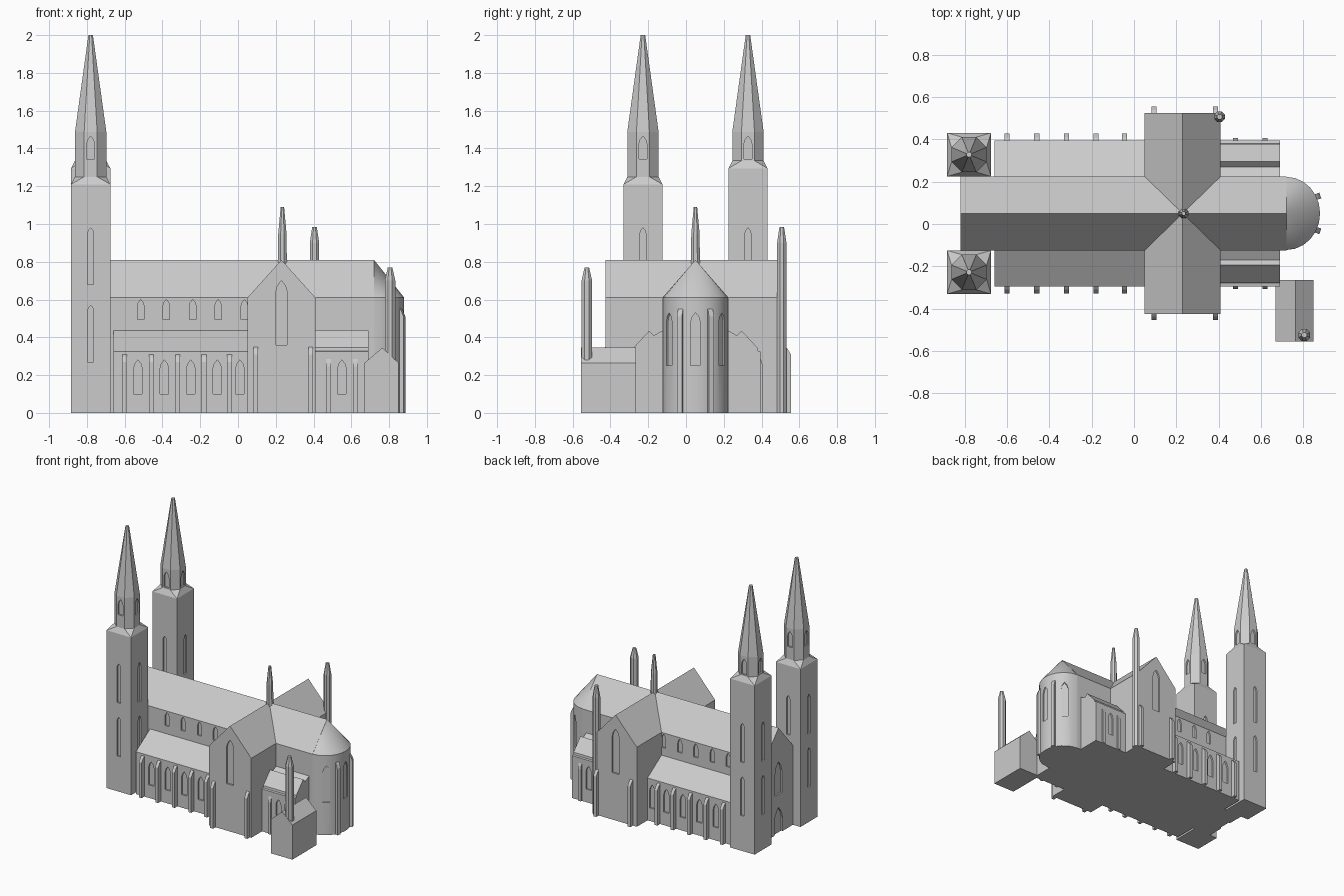
import bpy, bmesh, math
from mathutils import Matrix, Vector

if "Cube" in bpy.data.objects:
    bpy.data.objects.remove(bpy.data.objects["Cube"])

AXIS = 0.05                       # y of the long axis
EAST, WEST, NORTH, SOUTH = -90, 90, 0, 180

stone = bpy.data.materials.new("grey stone")
stone.diffuse_color = (0.6, 0.6, 0.6, 1)
stone.use_nodes = True
stone.node_tree.nodes["Principled BSDF"].inputs["Base Color"].default_value = stone.diffuse_color


def finish(bm, name):
    bmesh.ops.recalc_face_normals(bm, faces=bm.faces)
    me = bpy.data.meshes.new(name)
    bm.to_mesh(me)
    bm.free()
    me.materials.append(stone)
    ob = bpy.data.objects.new(name, me)
    bpy.context.collection.objects.link(ob)
    return ob


def frame(x, y, deg):
    """Local +y points outward from a wall facing the given way."""
    return Matrix.Translation((x, y, 0)) @ Matrix.Rotation(math.radians(deg), 4, 'Z')


def add_prism(bm, pts, lo, hi, m):
    """Extrude a local (x, z) outline along local y."""
    a = [bm.verts.new(m @ Vector((u, lo, z))) for u, z in pts]
    b = [bm.verts.new(m @ Vector((u, hi, z))) for u, z in pts]
    n = len(pts)
    bm.faces.new(a)
    bm.faces.new(b[::-1])
    for i in range(n):
        j = (i + 1) % n
        bm.faces.new((a[i], b[i], b[j], a[j]))


def prism(name, pts, lo, hi, m):
    bm = bmesh.new()
    add_prism(bm, pts, lo, hi, m)
    return finish(bm, name)


def mirrored(half):
    return half + [(-u, z) for u, z in reversed(half) if u > 0]


def gable(w, eave, ridge):
    return mirrored([(w, 0), (w, eave), (0, ridge)])


def octagon(r, z, cx, cy):
    """Eight corners with flat sides facing the axes; r is the apothem."""
    R = r / math.cos(math.pi / 8)
    return [(cx + R * math.cos(math.pi / 8 + k * math.pi / 4),
             cy + R * math.sin(math.pi / 8 + k * math.pi / 4), z) for k in range(8)]


def turret(name, cx, cy, rings):
    bm = bmesh.new()
    rows = [[bm.verts.new(p) for p in octagon(r, z, cx, cy)] for r, z in rings]
    bm.faces.new(rows[0])
    bm.faces.new(rows[-1])
    for a, b in zip(rows, rows[1:]):
        for i in range(8):
            j = (i + 1) % 8
            bm.faces.new((a[i], a[j], b[j], b[i]))
    return finish(bm, name)


def cut_windows(ob, windows, depth=0.012):
    """Recess pointed windows: (x, y, facing, width, bottom, top)."""
    bm = bmesh.new()
    for x, y, deg, w, z0, z1 in windows:
        h = w / 2
        pts = mirrored([(h, z0), (h, z1 - w), (h * 0.7, z1 - w * 0.45), (0, z1)])
        add_prism(bm, pts, -depth, 0.02, frame(x, y, deg))
    cutter = finish(bm, "window_cutter")
    cutter.hide_render = True
    mod = ob.modifiers.new("windows", 'BOOLEAN')
    mod.operation = 'DIFFERENCE'
    mod.solver = 'EXACT'
    mod.object = cutter
    dg = bpy.context.evaluated_depsgraph_get()
    me = bpy.data.meshes.new_from_object(ob.evaluated_get(dg))
    ob.modifiers.clear()
    ob.data = me
    bpy.data.objects.remove(cutter)


def buttress(name, x, y, deg, h, d, w=0.024):
    pts = [(-0.02, 0), (d, 0), (d, h - 0.04), (d * 0.45, h - 0.012), (0, h), (-0.02, h)]
    prism(name, pts, -w / 2, w / 2, frame(x, y, deg + 90))


along = frame(0, AXIS, EAST)
sides = [(SOUTH, -1), (NORTH, 1)]

# Nave and choir with high windows
nave = prism("nave", gable(0.175, 0.61, 0.81), -0.82, 0.72, along)
cut_windows(nave, [(x, AXIS + s * 0.175, d, 0.036, 0.495, 0.6) for d, s in sides
                   for x in (-0.515, -0.38, -0.24, -0.105, 0.034)]
            + [(-0.82, AXIS, WEST, 0.1, 0.0, 0.2), (-0.82, AXIS, WEST, 0.08, 0.3, 0.55)])

# Rounded apse with half-cone roof
bm = bmesh.new()
arc = []
for k in range(13):
    t = -math.pi / 2 + math.pi * k / 12
    arc.append((0.72 + 0.16 * math.cos(t), AXIS + 0.173 * math.sin(t)))
low = [bm.verts.new((x, y, 0)) for x, y in arc]
top = [bm.verts.new((x, y, 0.61)) for x, y in arc]
apex = bm.verts.new((0.72, AXIS, 0.81))
for i in range(12):
    bm.faces.new((low[i], low[i + 1], top[i + 1], top[i]))
    bm.faces.new((top[i], top[i + 1], apex))
bm.faces.new(low)
bm.faces.new((low[0], top[0], apex, top[-1], low[-1]))
apse = finish(bm, "apse")
cut_windows(apse, [(0.88, AXIS, EAST, 0.05, 0.25, 0.53)]
            + [(0.72 + 0.16 * math.cos(t), AXIS + 0.173 * math.sin(t),
                math.degrees(t) - 90, 0.05, 0.25, 0.53) for t in (-0.95, 0.95)])
bpy.ops.object.select_all(action='DESELECT')
apse.select_set(True)
bpy.context.view_layer.objects.active = apse
bpy.ops.object.shade_smooth_by_angle(angle=math.radians(30))
for s in (-1, 1):
    buttress("apse_buttress", 0.862, AXIS + s * 0.078, EAST + s * 20, 0.55, 0.02, 0.028)

# Transept
transept = prism("transept", gable(0.18, 0.61, 0.81), -0.425, 0.525, frame(0.23, 0, 0))
cut_windows(transept, [(0.23, AXIS + s * 0.475, d, 0.06, 0.36, 0.7) for d, s in sides])

# Side aisles of the nave
aisles = prism("nave_aisles", mirrored([(0.345, 0), (0.345, 0.325), (0.175, 0.435)]),
               -0.66, 0.1, along)
cut_windows(aisles, [(x, AXIS + s * 0.345, d, 0.045, 0.1, 0.28) for d, s in sides
                     for x in (-0.53, -0.39, -0.25, -0.11, 0.01)])

# Side aisles of the choir, with parapet step and gutter valley
choir = prism("choir_aisles", mirrored([(0.345, 0), (0.345, 0.325), (0.33, 0.328), (0.328, 0.345),
                                        (0.245, 0.435), (0.22, 0.41), (0.175, 0.435)]),
              0.35, 0.69, along)
cut_windows(choir, [(x, AXIS + s * 0.345, d, 0.045, 0.1, 0.28) for d, s in sides
                    for x in (0.55,)])

# Wall buttresses on both sides
for d, s in sides:
    for x in (-0.6, -0.46, -0.32, -0.18, -0.045):
        buttress("aisle_buttress", x, AXIS + s * 0.345, d, 0.31, 0.033)
    for x in (0.48, 0.62):
        buttress("choir_buttress", x, AXIS + s * 0.345, d, 0.285, 0.012)
    for x in (0.095, 0.385):
        buttress("transept_buttress", x, AXIS + s * 0.475, d, 0.35, 0.03)

# Twin west towers: square shaft, belfry and spire
TX = -0.78
for side, ty, t in (("south", -0.228, 1.21), ("north", 0.328, 1.295)):
    bm = bmesh.new()
    pts = [(TX + a * 0.104, ty + b * 0.103, z) for a in (-1, 1) for b in (-1, 1) for z in (0, t)]
    for p in pts + octagon(0.083, t + 0.04, TX, ty):
        bm.verts.new(p)
    bmesh.ops.convex_hull(bm, input=bm.verts)
    bmesh.ops.dissolve_limit(bm, angle_limit=0.01, verts=bm.verts, edges=bm.edges)
    shaft = finish(bm, side + "_tower")
    faces = [(0, -1, SOUTH), (0, 1, NORTH), (1, 0, EAST), (-1, 0, WEST)]
    cut_windows(shaft, [(TX + a * 0.104, ty + b * 0.103, d, 0.032, z, z + 0.3)
                        for a, b, d in faces for z in (0.27, 0.68)])
    belfry = turret(side + "_belfry_spire", TX, ty,
                    [(0.083, t + 0.03), (0.083, 1.487), (0.012, 2.0)])
    cut_windows(belfry, [(TX + a * 0.083, ty + b * 0.083, d, 0.042, 1.345, 1.465)
                         for a, b, d in faces])

# Slender turrets
turret("crossing_turret", 0.235, AXIS, [(0.024, 0.76), (0.022, 0.95), (0.009, 1.09)])
turret("stair_turret", 0.405, 0.507, [(0.025, 0), (0.025, 0.9), (0.012, 0.985)])
turret("sacristy_turret", 0.805, -0.525, [(0.028, 0.27), (0.028, 0.7), (0.012, 0.77)])

# Small sacristy beside the apse
prism("sacristy", [(-0.09, 0), (0.09, 0), (0.09, 0.265), (0.004, 0.345), (-0.09, 0.265)],
      -0.555, -0.265, frame(0.76, 0, 0))
